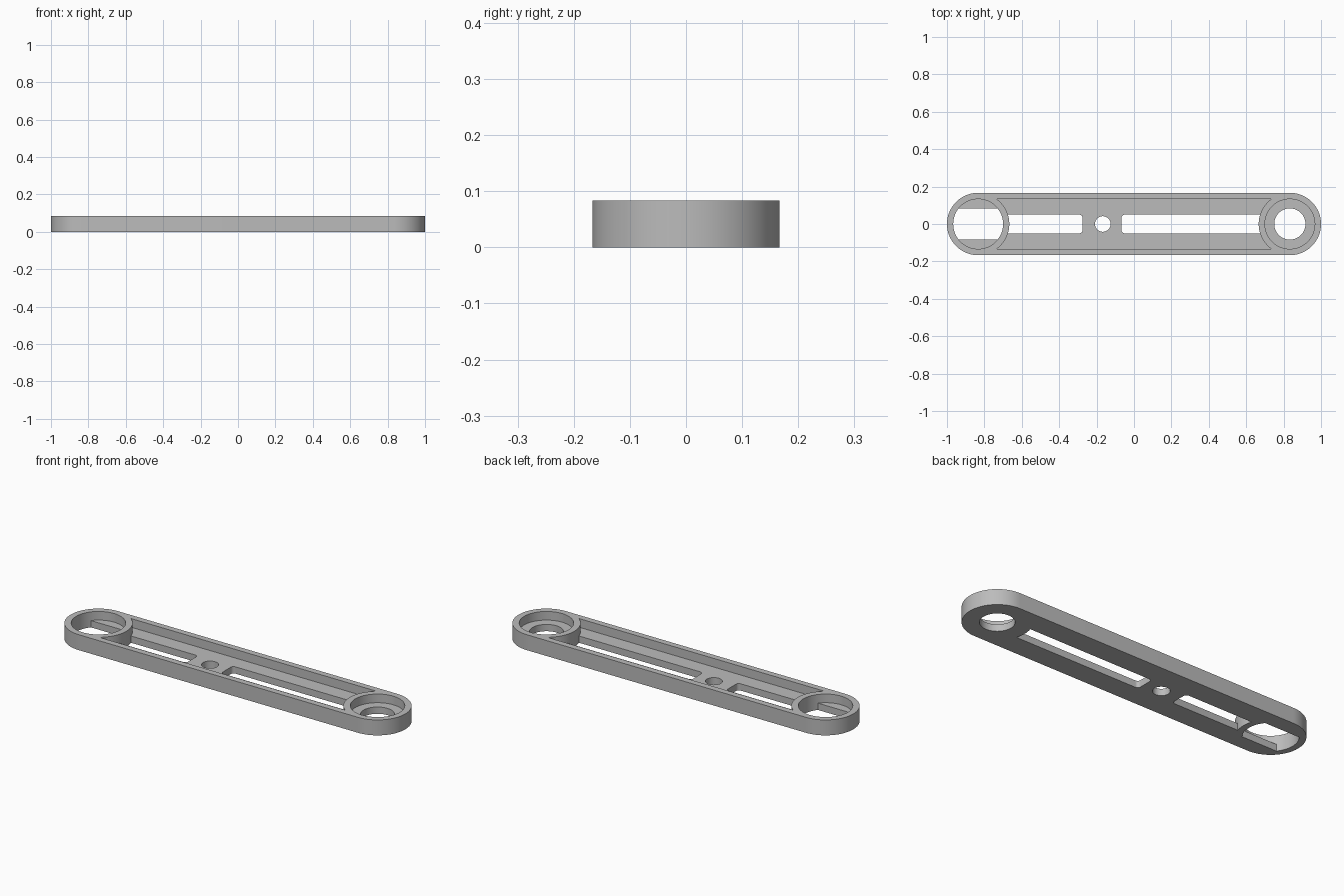
import bpy, bmesh
from math import cos, sin, pi, asin

cube = bpy.data.objects.get("Cube")
if cube:
    bpy.data.objects.remove(cube, do_unlink=True)

U = 1 / 60                      # design unit
H, FLOOR = 5 * U, 2.2 * U       # full height, web thickness
END, R = 50 * U, 10 * U         # end boss centre and outer radius
LOW, HIGH = -U, H + U           # through-cut limits

grey = bpy.data.materials.new("mid grey")
grey.use_nodes = True
colour = (0.5, 0.5, 0.5, 1)
grey.diffuse_color = colour
grey.node_tree.nodes["Principled BSDF"].inputs["Base Color"].default_value = colour


def arc(cx, cy, r, a0, a1, n):
    return [(cx + r * cos(a0 + (a1 - a0) * i / n), cy + r * sin(a0 + (a1 - a0) * i / n))
            for i in range(n + 1)]


def circle(cx, r):
    return arc(cx, 0, r, 0, 2 * pi, 72)[:-1]


def prism(name, points, z0, z1):
    bm = bmesh.new()
    face = bm.faces.new([bm.verts.new((x, y, z0)) for x, y in points])
    top = bmesh.ops.extrude_face_region(bm, geom=[face])["geom"]
    bmesh.ops.translate(bm, vec=(0, 0, z1 - z0),
                        verts=[v for v in top if isinstance(v, bmesh.types.BMVert)])
    bmesh.ops.recalc_face_normals(bm, faces=bm.faces)
    mesh = bpy.data.meshes.new(name)
    bm.to_mesh(mesh)
    bm.free()
    mesh.materials.append(grey)
    obj = bpy.data.objects.new(name, mesh)
    bpy.context.collection.objects.link(obj)
    return obj


# Rounded bar blank
arm = prism("link_arm", arc(END, 0, R, -pi / 2, pi / 2, 40)
            + arc(-END, 0, R, pi / 2, 3 * pi / 2, 40), 0, H)
bpy.context.view_layer.objects.active = arm
arm.select_set(True)


def combine(name, points, z0, z1, operation="DIFFERENCE"):
    tool = prism(name, points, z0, z1)
    tool.hide_render = True
    mod = arm.modifiers.new(name, "BOOLEAN")
    mod.operation, mod.solver, mod.object = operation, "EXACT", tool
    bpy.ops.object.modifier_apply(modifier=name)
    bpy.data.objects.remove(tool, do_unlink=True)


def slot(side, inner, half, r):
    """Slot outline: arc against the end boss, rounded inner corners."""
    a = asin(half / R)
    pts = arc(END, 0, R, pi + a, pi - a, 10)
    x = inner + r
    pts += arc(x, half - r, r, pi / 2, pi, 6) + arc(x, r - half, r, pi, 3 * pi / 2, 6)
    return [(side * px, py) for px, py in pts]


# Long pocket between the end bosses
a = asin(0.8)
combine("pocket", arc(END, 0, R, pi + a, pi - a, 30)
        + arc(-END, 0, R, a, -a, 30), FLOOR, HIGH)

# Slots and pivot hole through the web
combine("long_slot", slot(1, -4 * U, 3 * U, U), LOW, HIGH)
combine("short_slot", slot(-1, 16.5 * U, 3 * U, U), LOW, HIGH)
combine("pivot_hole", circle(-10 * U, 2.5 * U), LOW, HIGH)

# Stepped round seat at the +x end
combine("round_seat", circle(END, 8 * U), FLOOR, HIGH)
combine("round_hole", circle(END, 5 * U), LOW, HIGH)

# Seat with two flat-sided ledges at the -x end
combine("flat_seat", circle(-END, 8 * U), LOW, HIGH)
for s in (-1, 1):
    ledge = [(-6.4, 5), (6.4, 5), (3, 9), (-3, 9)]
    combine("ledge", [(-END + x * U, s * y * U) for x, y in ledge], 0, FLOOR, "UNION")

bpy.ops.object.shade_smooth_by_angle(angle=0.5)
